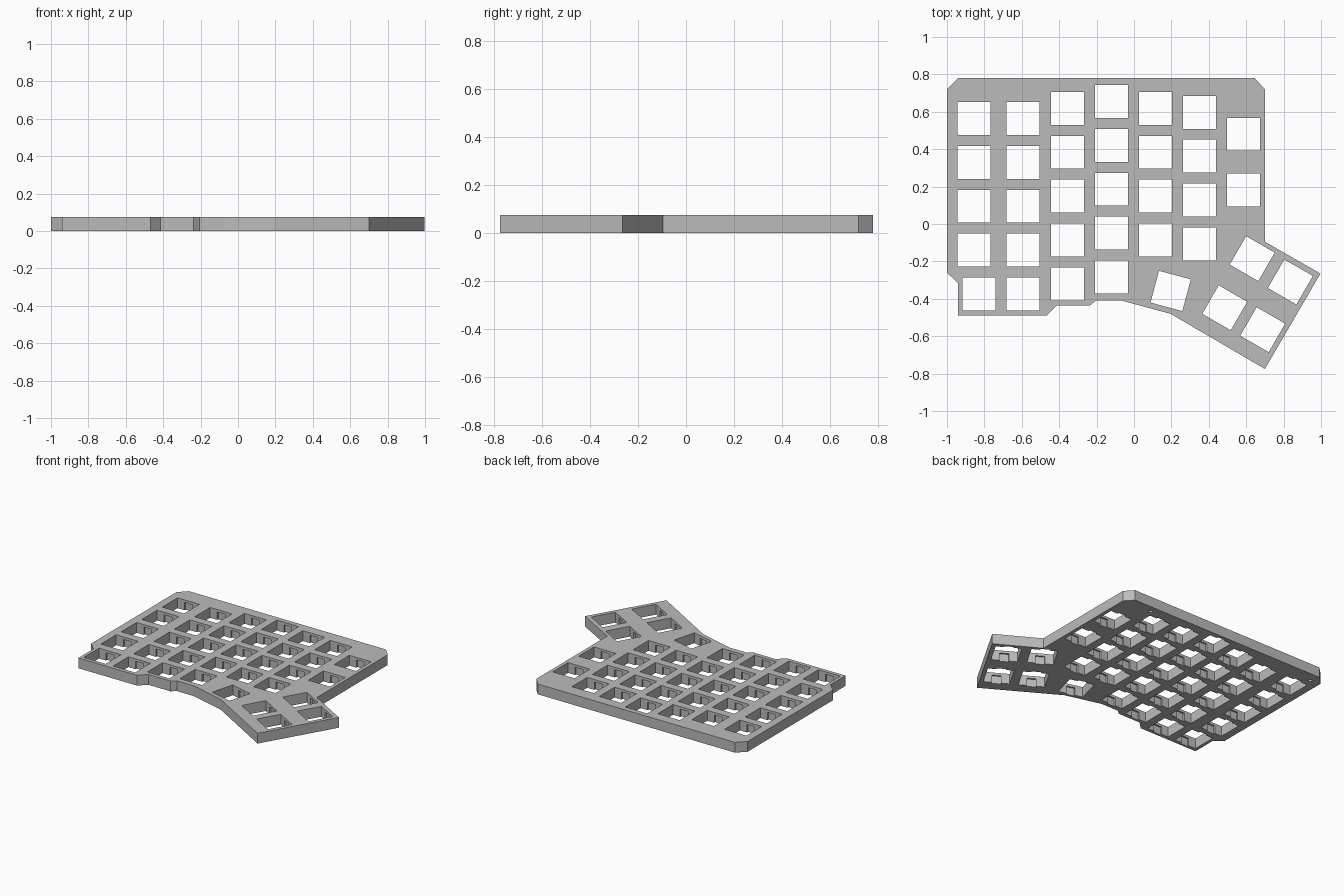
import bpy, bmesh, math
from mathutils import Matrix, Vector

if "Cube" in bpy.data.objects:
    bpy.data.objects.remove(bpy.data.objects["Cube"])

H = 0.075        # plate thickness
HOLE = 0.176     # switch opening
PITCH = 0.2345   # key spacing
LIP = 0.0185     # thin ledge the switch clips hold on to

grey = bpy.data.materials.new("plate grey")
grey.diffuse_color = (0.5, 0.5, 0.5, 1)
grey.use_nodes = True
grey.node_tree.nodes["Principled BSDF"].inputs["Base Color"].default_value = grey.diffuse_color


def finish(name, bm):
    bmesh.ops.recalc_face_normals(bm, faces=bm.faces)
    me = bpy.data.meshes.new(name)
    bm.to_mesh(me)
    bm.free()
    me.materials.append(grey)
    ob = bpy.data.objects.new(name, me)
    bpy.context.collection.objects.link(ob)
    return ob


def box(bm, key, offset, size, z0, z1):
    """Box placed in the rotated frame of one key."""
    x, y, deg = key
    m = (Matrix.Translation((x, y, 0)) @ Matrix.Rotation(math.radians(deg), 4, 'Z')
         @ Matrix.Translation((offset[0], offset[1], (z0 + z1) / 2))
         @ Matrix.Diagonal((size[0], size[1], z1 - z0, 1)))
    bmesh.ops.create_cube(bm, size=1, matrix=m)


def cut(target, cutter):
    cutter.hide_render = True
    mod = target.modifiers.new(cutter.name, 'BOOLEAN')
    mod.operation, mod.solver, mod.object = 'DIFFERENCE', 'EXACT', cutter
    bpy.context.view_layer.objects.active = target
    bpy.ops.object.modifier_apply(modifier=mod.name)
    bpy.data.objects.remove(cutter)


# Plate outline
outline = [(-0.94, 0.78), (0.645, 0.78), (0.70, 0.72), (0.70, -0.095),
           (0.997, -0.265), (0.70, -0.775), (0.195, -0.48), (-0.065, -0.41),
           (-0.205, -0.41), (-0.237, -0.437), (-0.415, -0.437), (-0.468, -0.49),
           (-0.94, -0.49), (-0.94, -0.317), (-1.0, -0.26), (-1.0, 0.72)]
bm = bmesh.new()
base = bm.faces.new([bm.verts.new((x, y, 0)) for x, y in outline])
top = bmesh.ops.extrude_face_region(bm, geom=[base])
bmesh.ops.translate(bm, vec=Vector((0, 0, H)),
                    verts=[v for v in top["geom"] if isinstance(v, bmesh.types.BMVert)])
plate = finish("key_plate", bm)

# Key positions: columns (x, top row y, count, spacing), then the thumb keys
columns = [(-0.855, 0.564, 4, PITCH), (-0.5925, 0.564, 5, PITCH),
           (-0.355, 0.618, 5, PITCH), (-0.12, 0.655, 5, PITCH),
           (0.115, 0.618, 4, PITCH), (0.35, 0.597, 4, PITCH),
           (0.586, 0.48, 2, 0.298)]
keys = [(x, y - i * step, 0) for x, y, n, step in columns for i in range(n)]
keys += [(-0.828, -0.375, 0), (0.196, -0.358, -15), (0.632, -0.185, -30),
         (0.836, -0.31, -30), (0.485, -0.448, -30), (0.688, -0.565, -30)]

# Switch openings
bm = bmesh.new()
for k in keys:
    box(bm, k, (0, 0), (HOLE, HOLE), -0.1, H + 0.1)
cut(plate, finish("switch_openings", bm))

# Clip notches under the ledge, front and back of each opening
bm = bmesh.new()
for k in keys:
    for side in (-1, 1):
        box(bm, k, (0, side * HOLE / 2), (0.062, 0.024), -0.1, H - LIP)
cut(plate, finish("clip_notches", bm))

# Blind screw holes in the underside
bm = bmesh.new()
for x, y in [(-0.92, 0.71), (0.47, 0.73)]:
    bmesh.ops.create_cone(bm, cap_ends=True, segments=16, radius1=0.012,
                          radius2=0.012, depth=0.1,
                          matrix=Matrix.Translation((x, y, 0)))
cut(plate, finish("screw_holes", bm))
